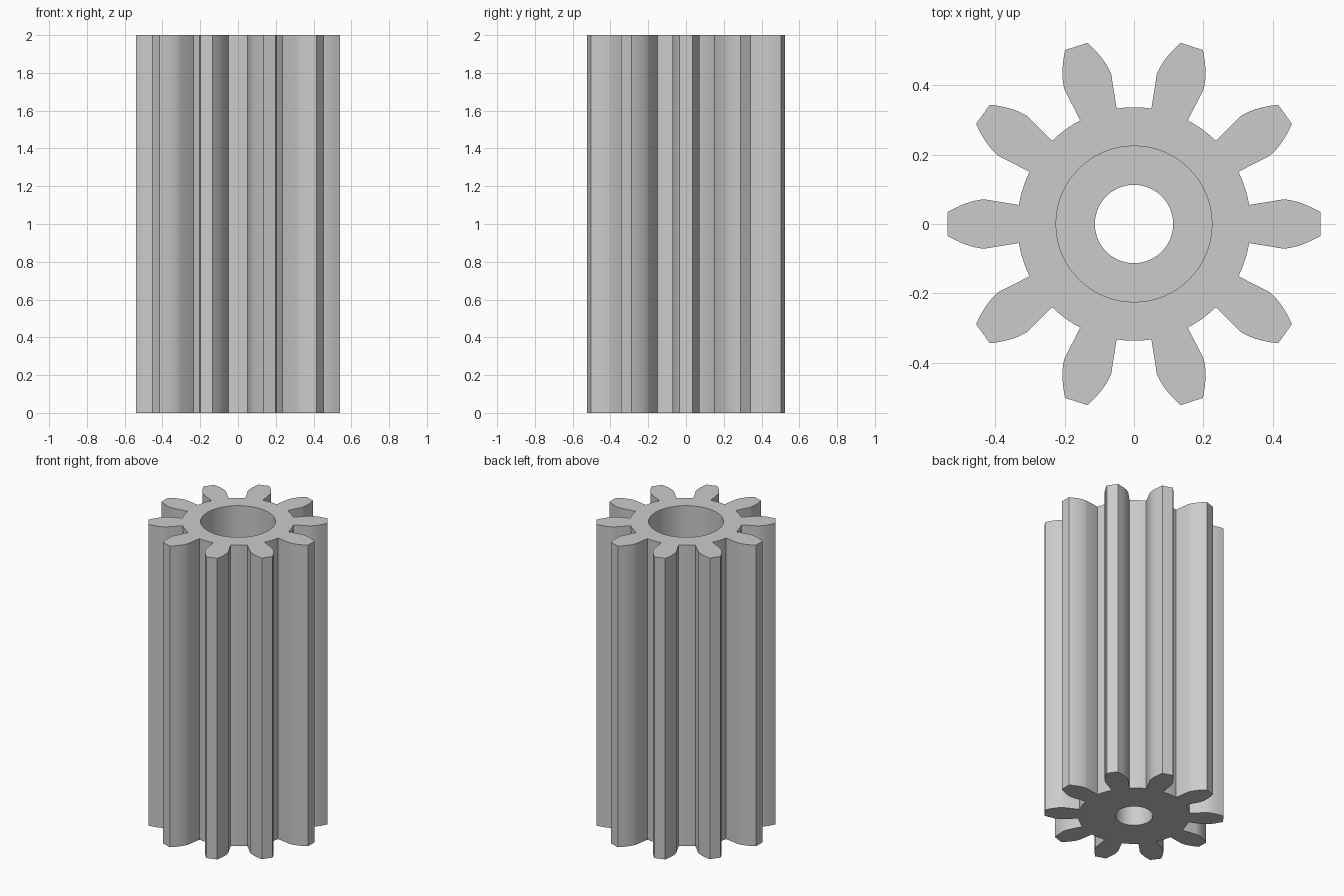
import bpy, bmesh, math
from mathutils import Vector, Matrix

cube = bpy.data.objects.get("Cube")
if cube:
    bpy.data.objects.remove(cube, do_unlink=True)

TEETH = 10
HEIGHT = 2.0
ROOT_R = 0.337
STEP_Z = 1.0      # floor of the wide bore
WIDE_R, NARROW_R = 0.225, 0.113
BORE_SIDES = 80   # multiple of the tooth count

steel = bpy.data.materials.new("grey steel")
steel.use_nodes = True
grey = (0.6, 0.6, 0.6, 1)
steel.diffuse_color = grey
steel.node_tree.nodes["Principled BSDF"].inputs["Base Color"].default_value = grey


def tooth_outline():
    """One tooth along +x, from its lower root corner round to the root of the next tooth."""
    start, bulge, tip = Vector((0.431, 0.071)), Vector((0.478, 0.069)), Vector((0.539, 0.034))
    flank = []
    for i in range(9):
        t = i / 8
        flank.append(start * (1 - t) ** 2 + bulge * 2 * t * (1 - t) + tip * t ** 2)
    root_angle = math.radians(9.4)
    root = Vector((math.cos(root_angle), math.sin(root_angle))) * ROOT_R
    upper = [root] + flank
    lower = [Vector((p.x, -p.y)) for p in upper]
    # root arc across the gap
    gap = 2 * math.pi / TEETH - 2 * root_angle
    arc = [Vector((math.cos(a), math.sin(a))) * ROOT_R
           for a in (root_angle + gap * k / 5 for k in range(1, 5))]
    return lower + upper[::-1] + arc


def gear_outline():
    points = []
    for k in range(TEETH):
        turn = Matrix.Rotation(2 * math.pi * k / TEETH, 2)
        points += [turn @ p for p in tooth_outline()]
    return points


def circle(radius):
    return [Vector((math.cos(a), math.sin(a))) * radius
            for a in (2 * math.pi * i / BORE_SIDES for i in range(BORE_SIDES))]


def ring(bm, points, z):
    verts = [bm.verts.new((p.x, p.y, z)) for p in points]
    return [bm.edges.new((v, verts[(i + 1) % len(verts)])) for i, v in enumerate(verts)]


bm = bmesh.new()
outer_low = ring(bm, gear_outline(), 0)
outer_top = ring(bm, gear_outline(), HEIGHT)
wide_top = ring(bm, circle(WIDE_R), HEIGHT)
wide_low = ring(bm, circle(WIDE_R), STEP_Z)
narrow_top = ring(bm, circle(NARROW_R), STEP_Z)
narrow_low = ring(bm, circle(NARROW_R), 0)

# walls and bore step
for a, b in ((outer_low, outer_top), (wide_top, wide_low),
             (wide_low, narrow_top), (narrow_top, narrow_low)):
    bmesh.ops.bridge_loops(bm, edges=a + b)
# end caps with their holes
for a, b in ((outer_top, wide_top), (outer_low, narrow_low)):
    bmesh.ops.triangle_fill(bm, edges=a + b, use_beauty=True)
bmesh.ops.recalc_face_normals(bm, faces=bm.faces)

mesh = bpy.data.meshes.new("pinion_gear")
bm.to_mesh(mesh)
bm.free()
mesh.materials.append(steel)
gear = bpy.data.objects.new("pinion_gear", mesh)
bpy.context.collection.objects.link(gear)

bpy.ops.object.select_all(action='DESELECT')
gear.select_set(True)
bpy.context.view_layer.objects.active = gear
bpy.ops.object.shade_smooth_by_angle(angle=math.radians(15))
